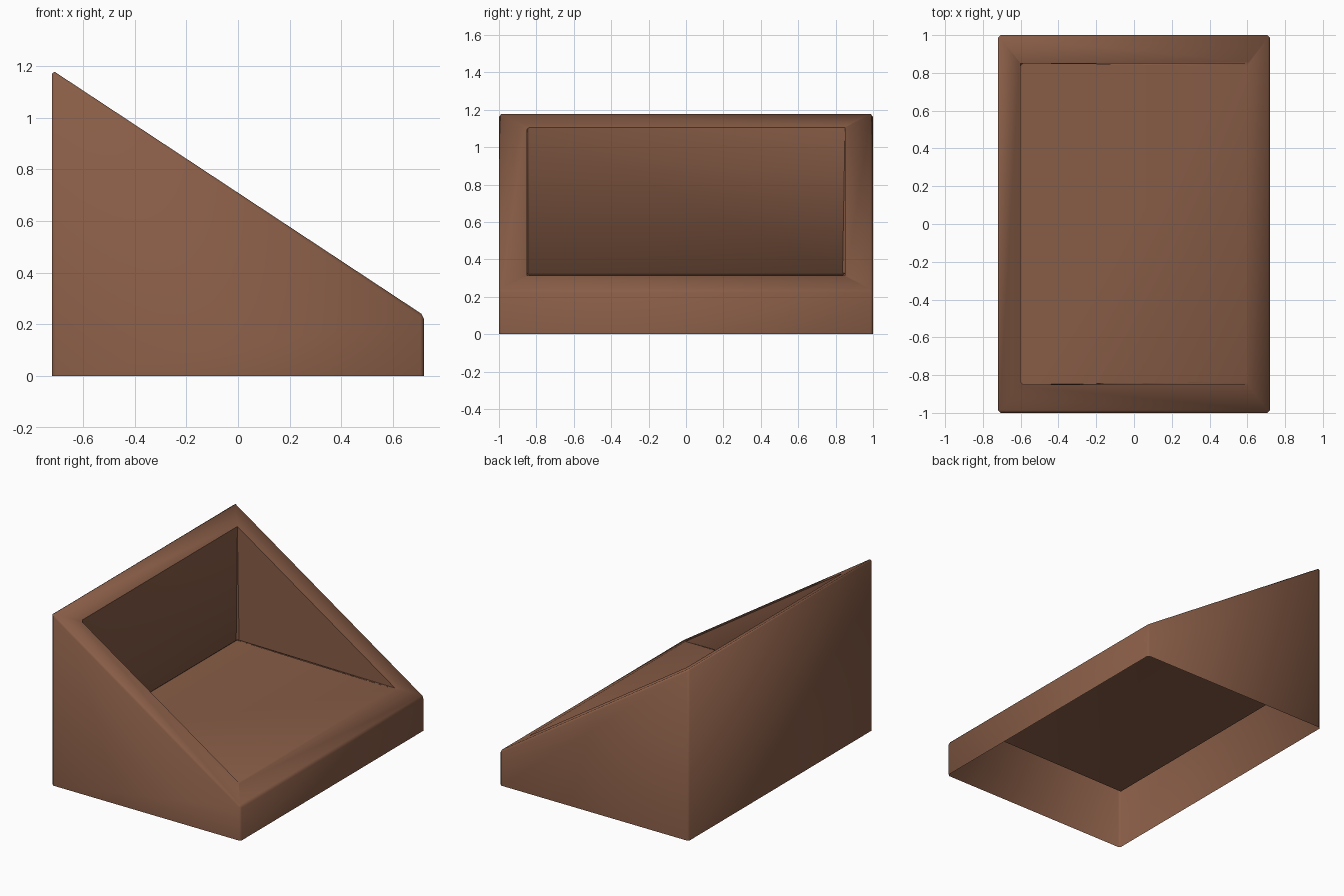
import bpy, bmesh, math

if "Cube" in bpy.data.objects:
    bpy.data.objects.remove(bpy.data.objects["Cube"])

HX, HY = 0.72, 1.0          # outer half sizes
RX, RY = 0.60, 0.85         # recess half sizes
Z_BACK, Z_FRONT = 1.185, 0.235


def slope_z(x):
    return Z_FRONT + (HX - x) / (2 * HX) * (Z_BACK - Z_FRONT)


FLOOR = slope_z(RX)

mat = bpy.data.materials.new("brown")
mat.diffuse_color = (0.25, 0.11, 0.063, 1)
mat.use_nodes = True
mat.node_tree.nodes["Principled BSDF"].inputs["Base Color"].default_value = mat.diffuse_color

bm = bmesh.new()


def ring(hx, hy, zfun):
    return [bm.verts.new((sx * hx, sy * hy, zfun(sx * hx)))
            for sx, sy in ((-1, -1), (1, -1), (1, 1), (-1, 1))]


base = ring(HX, HY, lambda x: 0)
rim = ring(HX, HY, slope_z)
lip = ring(RX, RY, slope_z)
# recess floor runs out into the slope at its low edge
fl = [bm.verts.new((-RX, -RY, FLOOR)), lip[1], lip[2], bm.verts.new((-RX, RY, FLOOR))]

# outer walls and sloping frame; the underside stays open
for i in range(4):
    j = (i + 1) % 4
    bm.faces.new((base[i], base[j], rim[j], rim[i]))
    bm.faces.new((rim[i], rim[j], lip[j], lip[i]))
# recess floor, back wall and triangular sides
bm.faces.new(fl)
bm.faces.new((lip[0], lip[3], fl[3], fl[0]))
bm.faces.new((lip[0], fl[0], lip[1]))
bm.faces.new((lip[3], lip[2], fl[3]))
bm.normal_update()

# narrow chamfers on the outer edges and the inner recess corners
pairs = [(rim[i], rim[(i + 1) % 4]) for i in range(4)]
pairs += list(zip(base, rim))
pairs += [(fl[0], fl[3]), (fl[0], lip[1]), (fl[3], lip[2]),
          (fl[0], lip[0]), (fl[3], lip[3])]
edges = [bm.edges.get(p) for p in pairs]
bmesh.ops.bevel(bm, geom=edges, offset=0.013, segments=1, profile=0.5,
                affect='EDGES', clamp_overlap=True)

mesh = bpy.data.meshes.new("wedge_shell")
bm.to_mesh(mesh)
bm.free()
mesh.materials.append(mat)
shell = bpy.data.objects.new("wedge_shell", mesh)
bpy.context.collection.objects.link(shell)
bpy.context.view_layer.objects.active = shell
shell.select_set(True)
bpy.ops.object.shade_smooth_by_angle(angle=math.radians(65))
